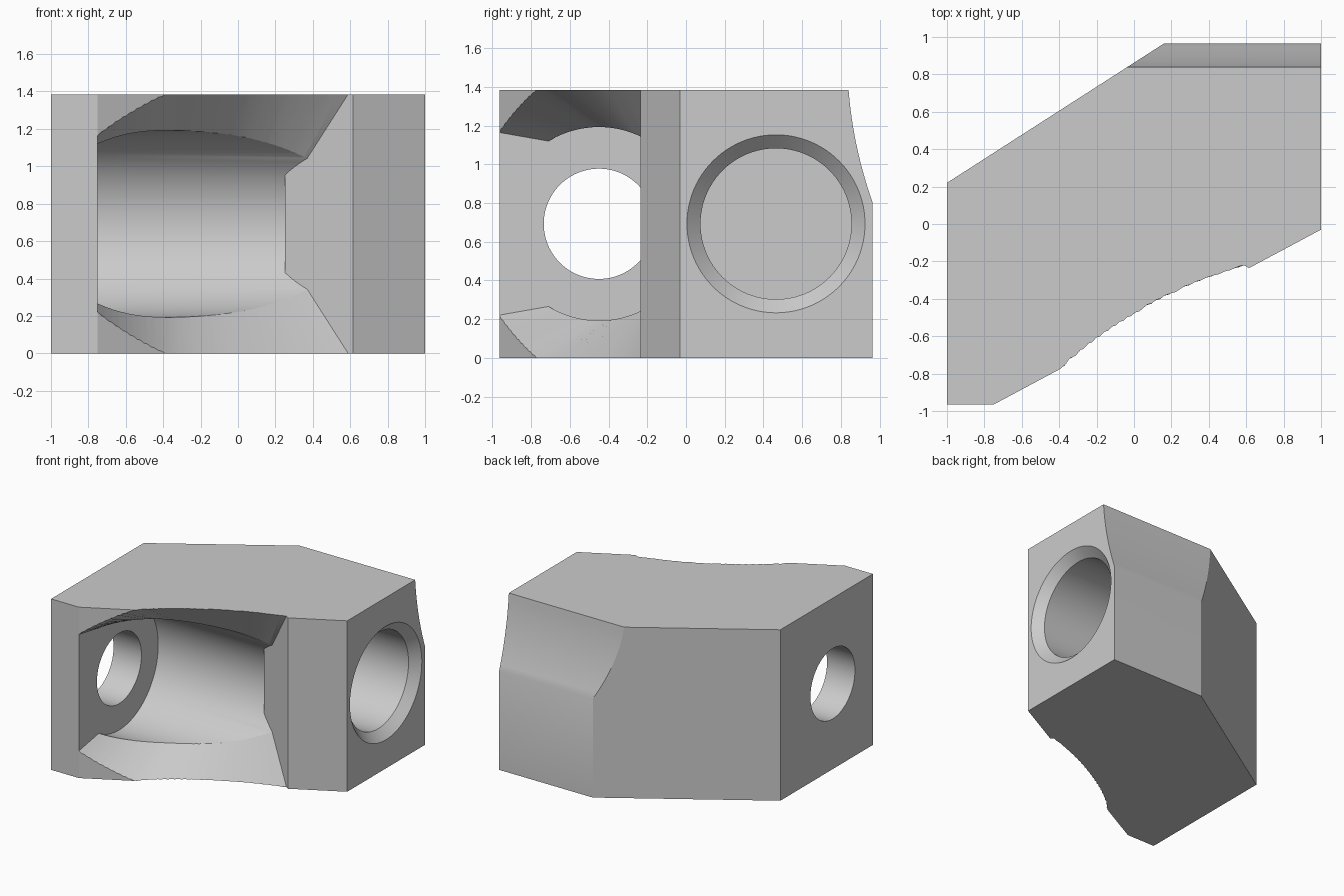
import bpy, bmesh, math
from mathutils import Vector, Matrix

old = bpy.data.objects.get("Cube")
if old:
    bpy.data.objects.remove(old, do_unlink=True)

HEIGHT = 1.385
MID = HEIGHT / 2

grey = bpy.data.materials.new("plain grey")
grey.use_nodes = True
grey.diffuse_color = (0.6, 0.6, 0.6, 1)
grey.node_tree.nodes["Principled BSDF"].inputs["Base Color"].default_value = (0.6, 0.6, 0.6, 1)


def finish(name, bm):
    bmesh.ops.recalc_face_normals(bm, faces=bm.faces)
    mesh = bpy.data.meshes.new(name)
    bm.to_mesh(mesh)
    bm.free()
    obj = bpy.data.objects.new(name, mesh)
    bpy.context.collection.objects.link(obj)
    mesh.materials.append(grey)
    return obj


def loft(name, sections):
    """Skin a list of closed sections and cap both ends."""
    bm = bmesh.new()
    rings = [[bm.verts.new(p) for p in s] for s in sections]
    n = len(rings[0])
    for a, b in zip(rings, rings[1:]):
        for i in range(n):
            j = (i + 1) % n
            bm.faces.new((a[i], a[j], b[j], b[i]))
    bm.faces.new(rings[0])
    bm.faces.new(rings[-1])
    return finish(name, bm)


def turned(name, y, stations, segments=96):
    """Round solid along x, from (x, radius) stations."""
    def ring(x, r):
        angles = [math.tau * i / segments for i in range(segments)]
        return [(x, y + r * math.cos(a), MID + r * math.sin(a)) for a in angles]
    return loft(name, [ring(x, r) for x, r in stations])


def prism(name, outline, z0, z1):
    return loft(name, [[(x, y, z) for x, y in outline] for z in (z0, z1)])


def combine(obj, tool, operation):
    mod = obj.modifiers.new("cut", 'BOOLEAN')
    mod.operation = operation
    mod.solver = 'EXACT'
    mod.object = tool
    bpy.context.view_layer.objects.active = obj
    bpy.ops.object.modifier_apply(modifier=mod.name)
    bpy.data.objects.remove(tool, do_unlink=True)


def spline(points, steps=5):
    """Smooth curve through the control points."""
    pts = [Vector(p) for p in points]
    pts = [2 * pts[0] - pts[1]] + pts + [2 * pts[-1] - pts[-2]]
    out = []
    for a, b, c, d in zip(pts, pts[1:], pts[2:], pts[3:]):
        for k in range(steps):
            t = k / steps
            out.append(0.5 * (2 * b + (c - a) * t + (2 * a - 5 * b + 4 * c - d) * t * t
                              + (3 * b - a - 3 * c + d) * t ** 3))
    return out + [pts[-2]]


# Main block
body = prism("angled_block", [(-1, -0.965), (-0.75, -0.965), (1, -0.03), (1, 0.965),
                              (0.16, 0.965), (-1, 0.22)], 0, HEIGHT)

# Front pocket: a round channel with a flared mouth and a slanted end wall
PY, PR = -0.45, 0.5
pocket = turned("pocket_cutter", PY, [(-0.75, PR), (0.7, PR)])

# Each control is x, y of the mouth edge, sideways drift and rise per unit outward
controls = [(-0.75, -0.71, 0, 0.176), (-0.56, -0.57, 0, 0.39), (-0.37, -0.45, 0, 0.63),
            (-0.18, -0.36, 0.09, 0.92), (0, -0.28, 0.29, 1.31), (0.2, -0.18, 0.69, 1.88),
            (0.37, -0.093, 1.73, 2.7), (0.45, -0.05, 2.2, 3.0)]
sections = []
for x, y, drift, rise in spline(controls):
    h = math.sqrt(PR ** 2 - (y - PY) ** 2)
    near, far = [(x + drift * d, y - d, h + rise * d) for d in (-0.04, 0.5)]
    sections.append([(near[0], near[1], MID + near[2]), (far[0], far[1], MID + far[2]),
                     (far[0], far[1], MID - far[2]), (near[0], near[1], MID - near[2])])
combine(pocket, loft("mouth_cutter", sections), 'UNION')
combine(pocket, prism("end_wall_cutter", [(0.25, -0.023), (1.98, -1.03), (3, 1), (0.25, 1)],
                      -3, 5), 'DIFFERENCE')
combine(body, pocket, 'DIFFERENCE')

# Through hole in the end of the pocket
combine(body, turned("hole_cutter", PY, [(-1.2, 0.285), (-0.6, 0.285)]), 'DIFFERENCE')

# Blind bore with a chamfered rim
combine(body, turned("bore_cutter", 0.465, [(0.25, 0.39), (0.93, 0.39), (1, 0.46), (1.1, 0.46)]),
        'DIFFERENCE')

# Hollow relief along the upper rear edge
curve = []
for i in range(13):
    t = i / 12
    curve.append((0.965 - 0.125 * t - 0.08 * t * (1 - t), 0.8 + (HEIGHT - 0.8) * t))
relief = curve + [(0.838, 1.6), (1.3, 1.6), (1.3, 0.8)]
combine(body, loft("relief_cutter", [[(x, y, z) for y, z in relief] for x in (-0.8, 1.3)]),
        'DIFFERENCE')

# Smooth curved walls, keep crisp edges
bpy.ops.object.select_all(action='DESELECT')
body.select_set(True)
bpy.context.view_layer.objects.active = body
bpy.ops.object.shade_smooth_by_angle(angle=math.radians(20))
